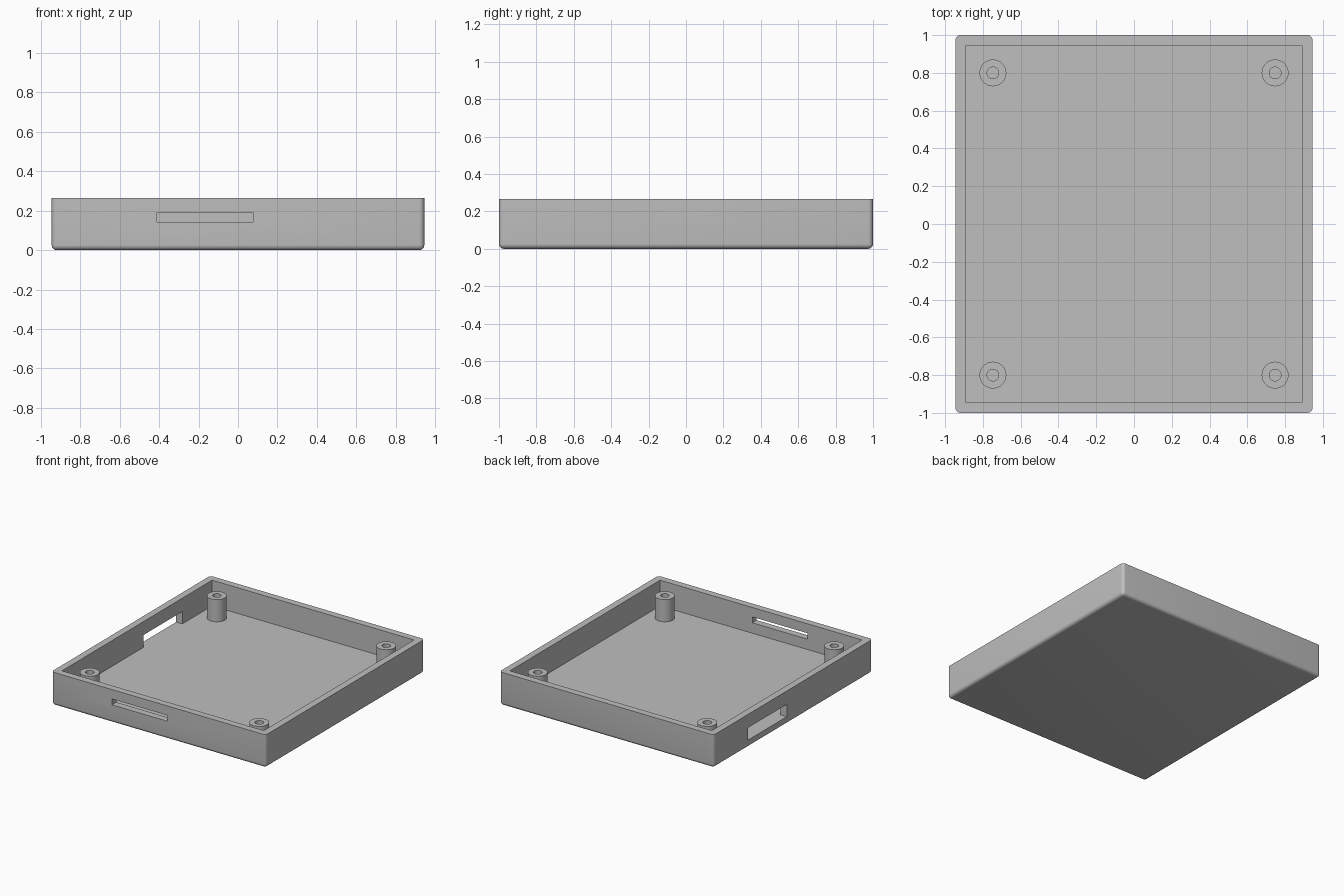
import bpy, bmesh, math
from mathutils import Matrix, Vector

old = bpy.data.objects.get("Cube")
if old:
    bpy.data.objects.remove(old, do_unlink=True)

HALF_X, HALF_Y, HEIGHT = 0.945, 1.0, 0.265
WALL, FLOOR, ROUND = 0.055, 0.06, 0.026

grey = bpy.data.materials.new("plain grey")
grey.use_nodes = True
colour = (0.52, 0.52, 0.52, 1)
grey.diffuse_color = colour
grey.node_tree.nodes["Principled BSDF"].inputs["Base Color"].default_value = colour


def make_object(name, bm):
    bmesh.ops.recalc_face_normals(bm, faces=bm.faces)
    mesh = bpy.data.meshes.new(name)
    bm.to_mesh(mesh)
    bm.free()
    mesh.materials.append(grey)
    obj = bpy.data.objects.new(name, mesh)
    bpy.context.collection.objects.link(obj)
    return obj


def box_mesh(low, high):
    low, high = Vector(low), Vector(high)
    bm = bmesh.new()
    bmesh.ops.create_cube(bm, size=1, matrix=Matrix.Translation((low + high) / 2)
                          @ Matrix.Diagonal((*(high - low), 1)))
    return bm


def activate(obj):
    bpy.ops.object.select_all(action='DESELECT')
    obj.select_set(True)
    bpy.context.view_layer.objects.active = obj


def cut(target, name, low, high):
    cutter = make_object(name, box_mesh(low, high))
    cutter.hide_render = True
    mod = target.modifiers.new(name, 'BOOLEAN')
    mod.operation, mod.solver, mod.object = 'DIFFERENCE', 'EXACT', cutter
    activate(target)
    bpy.ops.object.modifier_apply(modifier=mod.name)
    bpy.data.objects.remove(cutter, do_unlink=True)


# Tray: block with rounded upright and bottom edges, open at the top
bm = box_mesh((-HALF_X, -HALF_Y, 0), (HALF_X, HALF_Y, HEIGHT))
rounded = [e for e in bm.edges if min(v.co.z for v in e.verts) < HEIGHT / 2]
bmesh.ops.bevel(bm, geom=rounded, offset=ROUND, offset_type='OFFSET',
                segments=6, profile=0.5, affect='EDGES')
tray = make_object("tray", bm)
in_x, in_y = HALF_X - WALL, HALF_Y - WALL
cut(tray, "cavity", (-in_x, -in_y, FLOOR), (in_x, in_y, 0.5))

# Openings: thin slot in the front, taller window in the right side wall
cut(tray, "front_slot", (-0.41, -1.2, 0.143), (0.077, -0.8, 0.19))
cut(tray, "side_window", (-1.2, 0.08, FLOOR), (-0.8, 0.57, 0.158))
activate(tray)
bpy.ops.object.shade_smooth_by_angle()


# Screw posts: lathed hollow tubes in the corners
def screw_post(name, x, y):
    bm = bmesh.new()
    profile = [(0.031, FLOOR), (0.031, 0.237), (0.071, 0.237), (0.071, FLOOR)]
    verts = [bm.verts.new((r, 0, z)) for r, z in profile]
    edges = [bm.edges.new(pair) for pair in zip(verts, verts[1:])]
    bmesh.ops.spin(bm, geom=verts + edges, cent=(0, 0, 0), axis=(0, 0, 1),
                   angle=math.tau, steps=48)
    bmesh.ops.remove_doubles(bm, verts=bm.verts, dist=0.0005)
    bmesh.ops.recalc_face_normals(bm, faces=bm.faces)
    # The open tube must face outward: its rim points up
    rim = max(bm.faces, key=lambda f: f.calc_center_median().z)
    flip = rim.normal.z < 0
    post = make_object(name, bm)
    if flip:
        post.data.flip_normals()
    post.location = (x, y, 0)
    activate(post)
    bpy.ops.object.shade_smooth_by_angle()


for side, sx in (("left", 1), ("right", -1)):
    for end, sy in (("front", -1), ("back", 1)):
        screw_post(f"{end}_{side}_post", sx * 0.747, sy * 0.8)
